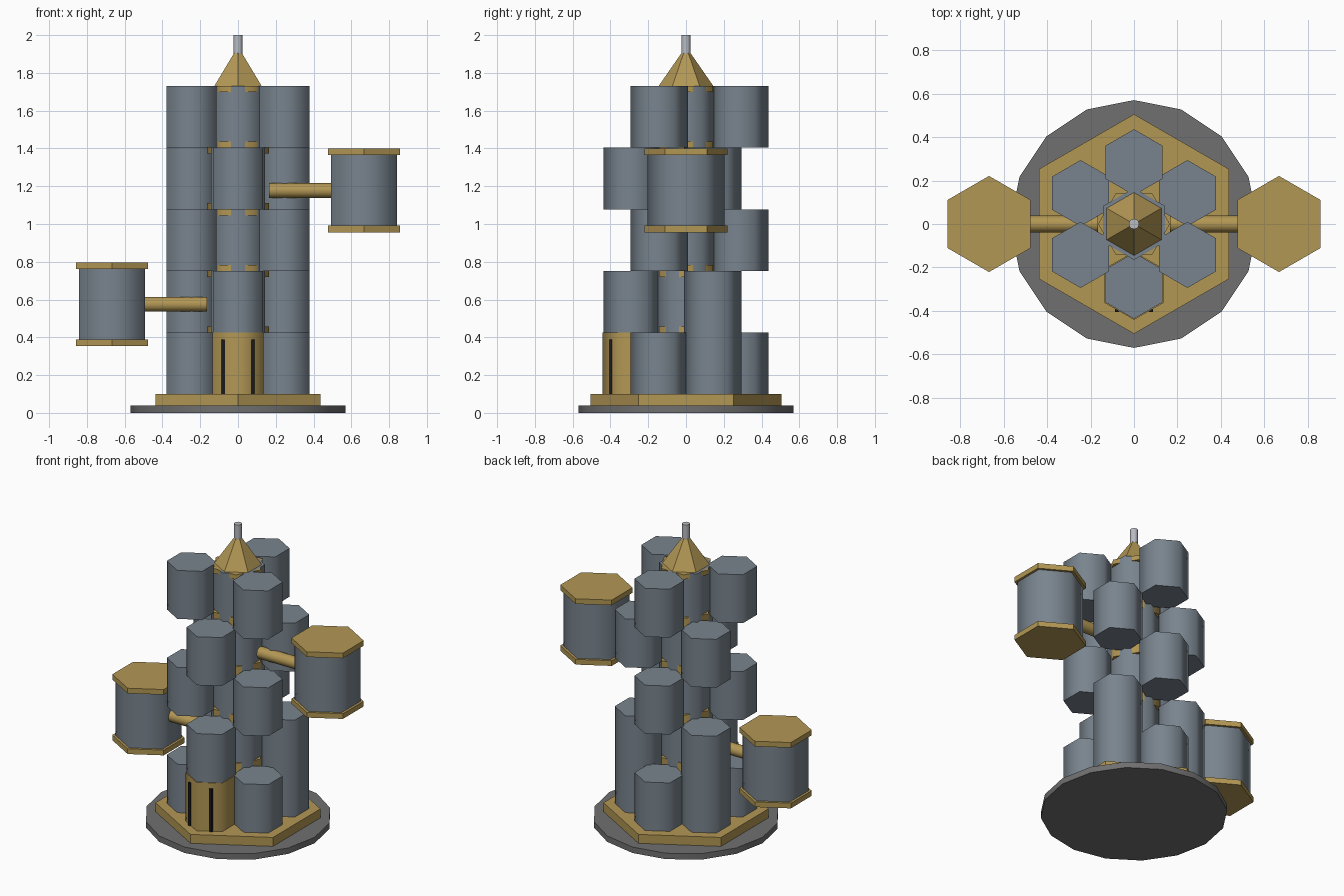
import bpy, bmesh, math
from mathutils import Matrix

if "Cube" in bpy.data.objects:
    bpy.data.objects.remove(bpy.data.objects["Cube"])


def material(name, rgb):
    m = bpy.data.materials.new(name)
    m.diffuse_color = (*rgb, 1)
    m.use_nodes = True
    m.node_tree.nodes["Principled BSDF"].inputs["Base Color"].default_value = m.diffuse_color
    return m


SLATE = material("slate", (0.19, 0.23, 0.27))
BRASS = material("brass", (0.45, 0.31, 0.09))
STONE = material("stone", (0.16, 0.16, 0.16))
STEEL = material("steel", (0.48, 0.50, 0.54))
BLACK = material("black", (0.01, 0.01, 0.012))


def finish(bm, name, mat, smooth):
    bmesh.ops.recalc_face_normals(bm, faces=bm.faces)
    # round-looking sides, crisp flat ends
    for f in bm.faces:
        f.smooth = smooth
    for e in bm.edges:
        e.smooth = e.calc_face_angle(0) < math.radians(65)
    me = bpy.data.meshes.new(name)
    bm.to_mesh(me)
    bm.free()
    me.materials.append(mat)
    ob = bpy.data.objects.new(name, me)
    bpy.context.collection.objects.link(ob)
    return ob


def prism(name, mat, x, y, z0, z1, r, n=6, r_top=None, turn=90, smooth=True):
    """Upright n-sided prism or frustum with a corner at angle 'turn'."""
    bm = bmesh.new()
    rings = []
    for z, rad in ((z0, r), (z1, r if r_top is None else r_top)):
        angles = [math.radians(turn + 360 * i / n) for i in range(n)]
        rings.append([bm.verts.new((x + rad * math.cos(a), y + rad * math.sin(a), z)) for a in angles])
    bm.faces.new(rings[0])
    bm.faces.new(rings[1])
    for i in range(n):
        j = (i + 1) % n
        bm.faces.new((rings[0][i], rings[0][j], rings[1][j], rings[1][i]))
    return finish(bm, name, mat, smooth)


def box(name, mat, centre, size):
    bm = bmesh.new()
    bmesh.ops.create_cube(bm, size=1, matrix=Matrix.Translation(centre) @ Matrix.Diagonal((*size, 1)))
    return finish(bm, name, mat, False)


GROUND, STOREY, DIST, R = 0.10, 0.326, 0.284, 0.152
TOP = GROUND + 5 * STOREY

# Base and plinth
prism("base_disc", STONE, 0, 0, 0, 0.04, 0.57, n=16)
prism("plinth", BRASS, 0, 0, 0.04, GROUND, 0.505, smooth=False)

# Central core with a pair of collars on every storey
prism("core", SLATE, 0, 0, GROUND, TOP, 0.165)
for s in range(5):
    z = GROUND + s * STOREY
    prism(f"collar_lower_{s + 1}", BRASS, 0, 0, z, z + 0.032, 0.165, turn=0)
    prism(f"collar_upper_{s + 1}", BRASS, 0, 0, z + STOREY - 0.032, z + STOREY, 0.165, turn=0)

# Three room capsules per storey, staggered by 60 degrees
for s in range(5):
    for k in range(3):
        deg = (90 if s % 2 == 0 else 30) + 120 * k
        a = math.radians(deg)
        z0 = GROUND + s * STOREY
        z1 = z0 + STOREY
        if s == 1 and deg != 270:      # two capsules reach the plinth
            z0 = GROUND
        prism(f"capsule_{s + 1}_{k + 1}", SLATE, DIST * math.cos(a), DIST * math.sin(a), z0, z1, R)

# Entrance with two dark slits
prism("entrance", BRASS, 0, -DIST, GROUND, GROUND + STOREY, 0.157)
for side in (-1, 1):
    box("entrance_slit", BLACK, (side * 0.078, -0.395, 0.244), (0.018, 0.022, 0.288))

# Roof and spire
prism("roof", BRASS, 0, 0, TOP, 1.905, 0.145, r_top=0.024, smooth=False)
prism("spire", STEEL, 0, 0, 1.89, 2.0, 0.024, n=12)

# Two outlying pods on arms
for name, side, z0 in (("right", 1, 0.956), ("left", -1, 0.354)):
    x = side * 0.667
    z1 = z0 + 0.443
    prism(name + "_pod", SLATE, x, 0, z0 + 0.03, z1 - 0.03, 0.203)
    prism(name + "_pod_floor", BRASS, x, 0, z0, z0 + 0.035, 0.221, smooth=False)
    prism(name + "_pod_lid", BRASS, x, 0, z1 - 0.035, z1, 0.221, smooth=False)
    arm = prism(name + "_arm", BRASS, 0, 0, 0.165, 0.52, 0.039, n=12)
    arm.rotation_euler = (0, side * math.pi / 2, 0)
    arm.location = (0, 0, z0 + 0.221)
